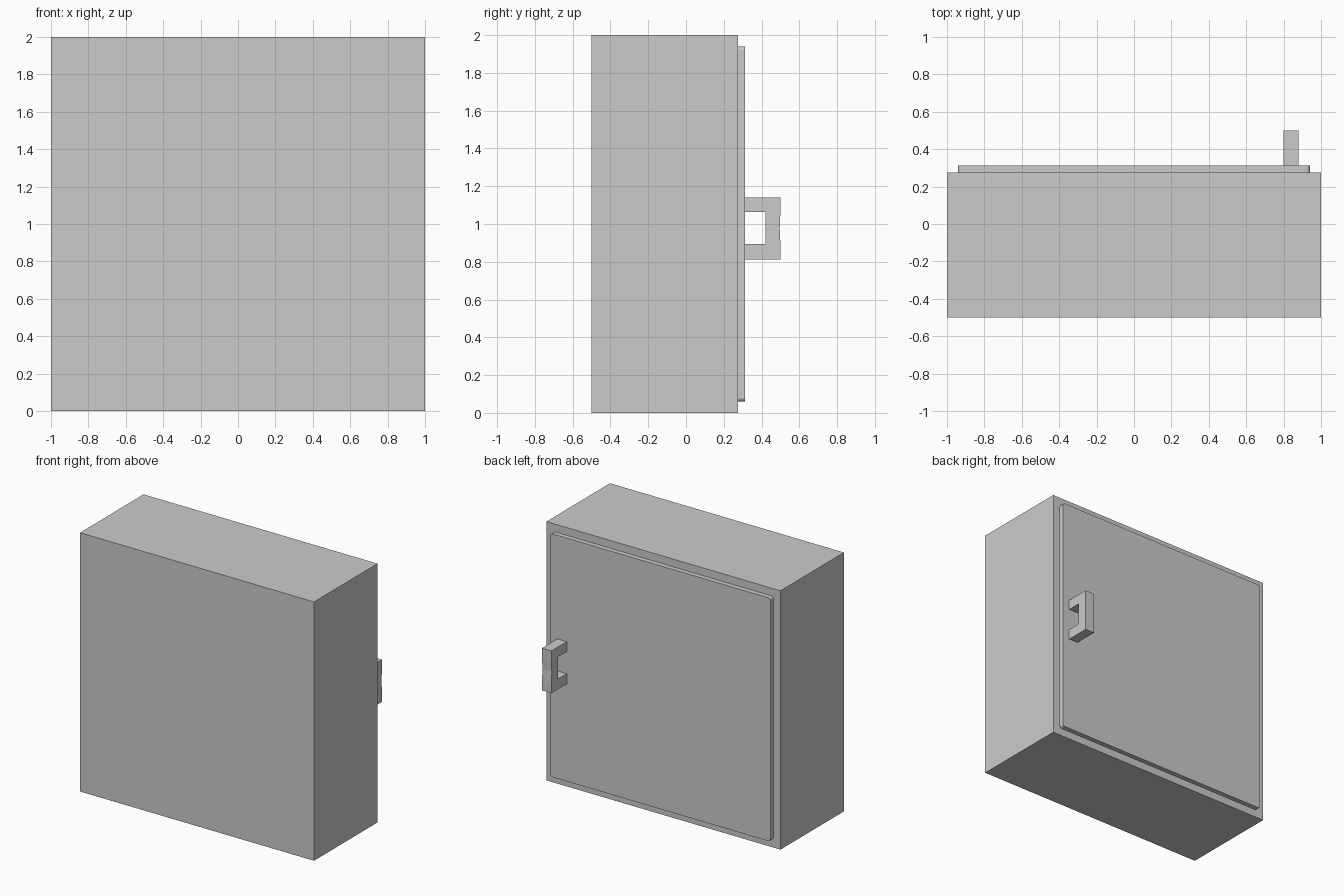
import bpy, bmesh

if "Cube" in bpy.data.objects:
    bpy.data.objects.remove(bpy.data.objects["Cube"])


def prism(name, pts, axis, a, b):
    """Extrude a closed 2D profile from a to b along x or y."""
    bm = bmesh.new()
    place = (lambda p: (a, p[0], p[1])) if axis == 'x' else (lambda p: (p[0], a, p[1]))
    face = bm.faces.new([bm.verts.new(place(p)) for p in pts])
    geo = bmesh.ops.extrude_face_region(bm, geom=[face])['geom']
    move = (b - a, 0, 0) if axis == 'x' else (0, b - a, 0)
    bmesh.ops.translate(bm, vec=move, verts=[v for v in geo if isinstance(v, bmesh.types.BMVert)])
    bmesh.ops.recalc_face_normals(bm, faces=bm.faces)
    mesh = bpy.data.meshes.new(name)
    if name == "door":
        # slightly rounded door corners
        edges = [e for e in bm.edges if abs(e.verts[0].co.y - e.verts[1].co.y) > 0.01]
        bmesh.ops.bevel(bm, geom=edges, offset=0.02, segments=3, profile=0.5, affect='EDGES')
    bm.to_mesh(mesh)
    bm.free()
    obj = bpy.data.objects.new(name, mesh)
    bpy.context.collection.objects.link(obj)
    return obj


def rect(x0, x1, z0, z1):
    return [(x0, z0), (x1, z0), (x1, z1), (x0, z1)]


# Cabinet box and raised door
prism("cabinet_body", rect(-1, 1, 0, 2), 'y', -0.5, 0.275)
prism("door", rect(-0.94, 0.94, 0.06, 1.94), 'y', 0.275, 0.3125)

# Pull handle: bracket with a very slightly hollowed grip
handle = [(0.3125, 0.813), (0.5, 0.813), (0.5, 0.893), (0.496, 0.977),
          (0.5, 1.06), (0.5, 1.14), (0.3125, 1.14), (0.3125, 1.063),
          (0.42, 1.063), (0.42, 0.893), (0.3125, 0.893)]
prism("handle", handle, 'x', 0.80, 0.88)
